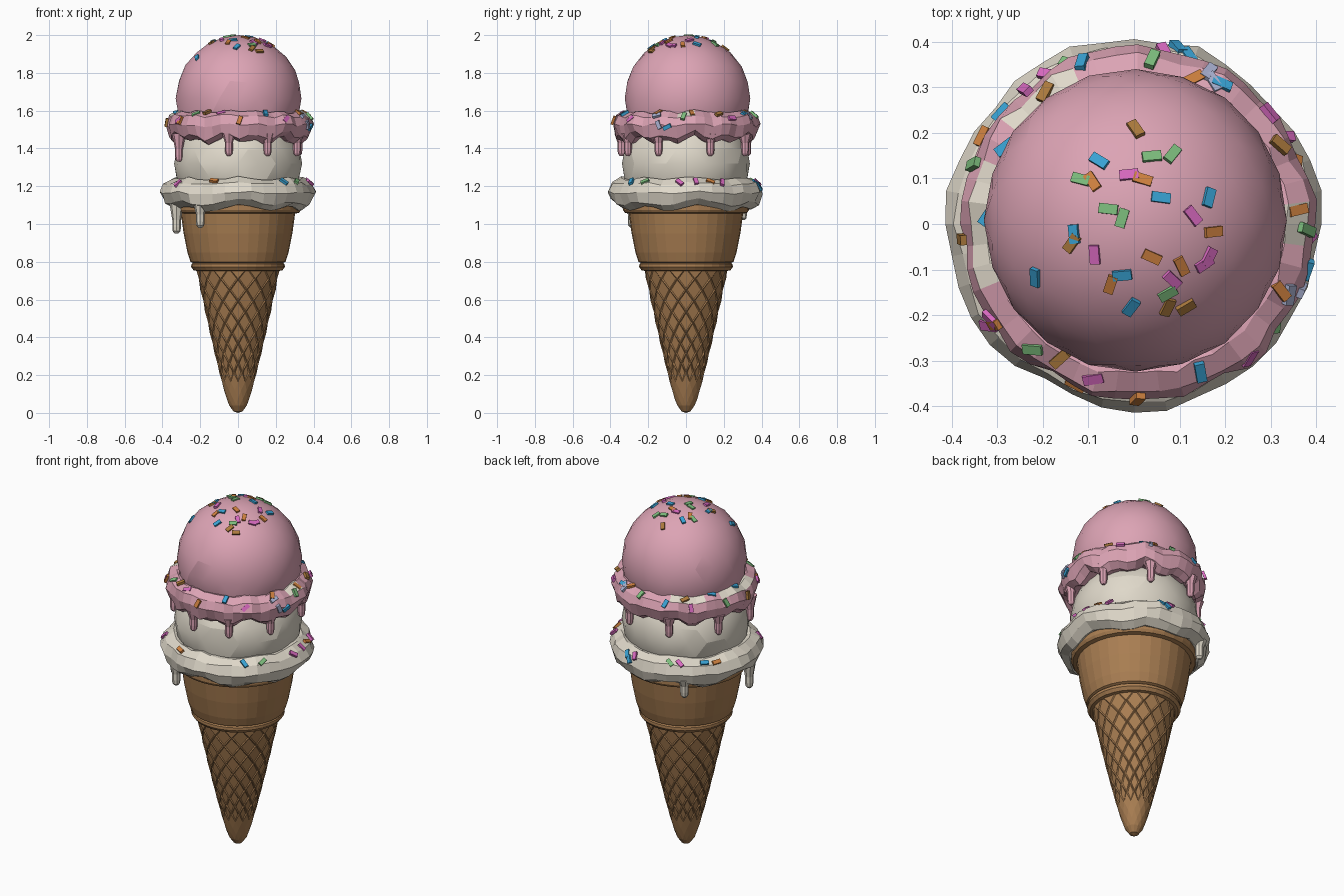
import bpy, bmesh, math, random
from mathutils import Vector, Matrix

if "Cube" in bpy.data.objects:
    bpy.data.objects.remove(bpy.data.objects["Cube"])
random.seed(7)
TAU = 2 * math.pi


def material(name, rgb):
    m = bpy.data.materials.new(name)
    m.diffuse_color = (*rgb, 1)
    m.use_nodes = True
    m.node_tree.nodes["Principled BSDF"].inputs["Base Color"].default_value = m.diffuse_color
    return m


waffle = material("waffle_brown", (0.40, 0.21, 0.085))
cream = material("vanilla_cream", (0.74, 0.69, 0.59))
pink = material("strawberry_pink", (0.72, 0.37, 0.46))
candy = [material("sprinkle_blue", (0.04, 0.36, 0.65)),
         material("sprinkle_orange", (0.62, 0.22, 0.05)),
         material("sprinkle_magenta", (0.68, 0.14, 0.52)),
         material("sprinkle_green", (0.20, 0.50, 0.20)),
         material("sprinkle_gold", (0.40, 0.19, 0.045)),
         material("sprinkle_lavender", (0.40, 0.44, 0.64))]


def finish(name, bm, *mats):
    bmesh.ops.recalc_face_normals(bm, faces=bm.faces)
    me = bpy.data.meshes.new(name)
    bm.to_mesh(me)
    bm.free()
    for m in mats:
        me.materials.append(m)
    ob = bpy.data.objects.new(name, me)
    bpy.context.collection.objects.link(ob)
    return ob


def lathe(name, profile, mat, n=32, at=(0, 0)):
    """Spin (radius, z) points round a vertical axis and cap both ends."""
    bm = bmesh.new()
    rings = [[bm.verts.new((at[0] + r * math.cos(TAU * i / n),
                            at[1] + r * math.sin(TAU * i / n), z)) for i in range(n)]
             for r, z in profile]
    for a, b in zip(rings, rings[1:]):
        for i in range(n):
            k = (i + 1) % n
            bm.faces.new((a[i], a[k], b[k], b[i]))
    bm.faces.new(rings[0])
    bm.faces.new(rings[-1])
    return finish(name, bm, mat)


# Lower cone: diamond lattice with each cell pressed in
def cone_radius(z):
    return 0.047 + 0.178 * ((z - 0.04) / 0.73) ** 0.85


bm = bmesh.new()
N = 14
levels = [0.04 + 0.73 * (k / 14) ** 1.15 for k in range(15)]
rings = []
for k, z in enumerate(levels):
    r = cone_radius(z)
    rings.append([bm.verts.new((r * math.cos(TAU * (i + 0.5 * (k % 2)) / N),
                                r * math.sin(TAU * (i + 0.5 * (k % 2)) / N), z)) for i in range(N)])
cells = []
last = len(rings) - 1
for k in range(last + 1):
    for i in range(N):
        # diamond centred on level k, between lattice points i and i+1
        j = i if k % 2 == 0 else (i + 1) % N
        loop = [rings[k][i]]
        if k > 0:
            loop.append(rings[k - 1][j])
        loop.append(rings[k][(i + 1) % N])
        if k < last:
            loop.append(rings[k + 1][j])
        f = bm.faces.new(loop)
        if 3 < k < last:
            cells.append(f)
bm.faces.new(rings[-1])
tip = [bm.verts.new((0.024 * math.cos(TAU * i / N), 0.024 * math.sin(TAU * i / N), 0.008)) for i in range(N)]
end = bm.verts.new((0, 0, 0))
for i in range(N):
    k = (i + 1) % N
    bm.faces.new((rings[0][i], rings[0][k], tip[k], tip[i]))
    bm.faces.new((tip[i], tip[k], end))
bmesh.ops.recalc_face_normals(bm, faces=bm.faces)
bmesh.ops.inset_individual(bm, faces=cells, thickness=0.008, depth=-0.004)
finish("waffle_cone", bm, waffle)

# Cone collar, cup and rim
lathe("cone_collar", [(0.20, 0.748), (0.235, 0.755), (0.248, 0.772), (0.247, 0.788), (0.23, 0.80)], waffle)
lathe("cone_cup", [(0.22, 0.785), (0.252, 0.80), (0.268, 0.85), (0.288, 0.95), (0.303, 1.06)], waffle)
lathe("cone_rim", [(0.29, 1.052), (0.325, 1.06), (0.334, 1.075), (0.334, 1.10), (0.30, 1.115)], waffle)


# Scoops
def scoop(name, centre, radius, height, mat):
    bm = bmesh.new()
    bmesh.ops.create_icosphere(bm, subdivisions=3, radius=1)
    for v in bm.verts:
        s = 1 + random.uniform(-0.006, 0.004)
        v.co = Vector((v.co.x * radius * s, v.co.y * radius * s, v.co.z * height)) + Vector(centre)
    ob = finish(name, bm, mat)
    bpy.context.view_layer.objects.active = ob
    ob.select_set(True)
    bpy.ops.object.shade_smooth_by_angle(angle=math.radians(12))
    ob.select_set(False)


scoop("vanilla_scoop", (0, 0, 1.32), 0.34, 0.30, cream)
scoop("strawberry_scoop", (0.004, 0.008, 1.665), 0.333, 0.335, pink)


# Lumpy skirts where the scoops spread out; bare sectors (degrees) show cream on top
def skirt(name, cx, z0, major, rr, rz, lobes, ruffle, drop, mat, n=36, m=9, bare=()):
    bm = bmesh.new()
    grid = []
    for i in range(n):
        a = TAU * i / n
        wave = math.sin(lobes * a) + 0.6 * math.sin((lobes // 2 + 1) * a + 1)
        ring = []
        for j in range(m):
            t = TAU * j / m
            low = math.sin(t) < -0.3
            r = major + rr * math.cos(t) * (1 + 0.09 * wave) + random.uniform(-0.006, 0.006)
            z = z0 + rz * math.sin(t) + random.uniform(-0.006, 0.006)
            z += ruffle * wave * (1 if low else 0.35) - (drop if low else 0)
            ring.append(bm.verts.new((cx + r * math.cos(a), r * math.sin(a), z)))
        grid.append(ring)
    for i in range(n):
        for j in range(m):
            p, q, k = grid[i], grid[(i + 1) % n], (j + 1) % m
            f = bm.faces.new((p[j], q[j], q[k], p[k]))
            if j in (1, 2) and any(lo <= (i + 0.5) * 360 / n <= hi for lo, hi in bare):
                f.material_index = 1
    finish(name, bm, mat, cream)


skirt("vanilla_skirt", 0, 1.165, 0.328, 0.079, 0.077, 7, 0.013, 0.004, cream)
skirt("strawberry_skirt", 0.008, 1.525, 0.318, 0.070, 0.070, 13, 0.016, 0.014, pink, n=48,
      bare=((112, 142), (158, 200), (0, 8), (352, 360)))


# Drips hanging from the skirts
def drip(name, x, y, bottom, top, r, mat):
    lathe(name, [(0.4 * r, bottom), (0.9 * r, bottom + 0.012), (r, bottom + 0.035),
                 (1.0 * r, bottom + 0.07), (1.8 * r, top)], mat, 8, (x, y))


for i, (x, y, z) in enumerate([(-0.325, -0.12, 0.95), (-0.20, -0.285, 0.98), (-0.20, 0.30, 1.02)]):
    drip(f"vanilla_drip_{i + 1}", x, y, z, 1.13, 0.023, cream)
for i, (deg, z) in enumerate([(205, 1.33), (262, 1.36), (297, 1.36), (335, 1.36), (22, 1.36),
                              (65, 1.36), (110, 1.36), (155, 1.36)]):
    a = math.radians(deg)
    drip(f"strawberry_drip_{i + 1}", 0.345 * math.cos(a), 0.345 * math.sin(a), z, 1.48, 0.021, pink)


# Sprinkles: thin chips lying on the surface
def sprinkles(name, spots):
    bm = bmesh.new()
    for colour, p, normal, length in spots:
        turn = normal.to_track_quat('Z', 'Y').to_matrix().to_4x4() @ Matrix.Rotation(random.uniform(0, TAU), 4, 'Z')
        size = Matrix.Diagonal((length, 0.022, 0.014, 1))
        new = bmesh.ops.create_cube(bm, size=1, matrix=Matrix.Translation(p) @ turn @ size)
        for f in {f for v in new["verts"] for f in v.link_faces}:
            f.material_index = colour
    finish(name, bm, *candy)


def dome_spot(colour, x, y):
    d = Vector((x, y, math.sqrt(0.333 ** 2 - x * x - y * y))).normalized()
    return colour, Vector((0.004, 0.008, 1.664)) + d * 0.333, d, 0.042


def skirt_spot(colour, deg, tilt, cx, z0, major, minor, length=0.045):
    a, t = math.radians(deg), math.radians(tilt)
    d = Vector((math.cos(t) * math.cos(a), math.cos(t) * math.sin(a), math.sin(t)))
    return colour, Vector((cx + major * math.cos(a), major * math.sin(a), z0)) + d * minor, d, length


# positions on the dome seen from above, one list per colour
dome = [[(-.08, .13), (.16, .05), (.055, .05), (-.135, -.03), (-.03, -.12), (-.22, -.125), (-.01, -.19)],
        [(-.095, .085), (.015, .09), (.17, -.025), (-.055, -.14), (.10, -.10), (.035, -.08)],
        [(-.015, .10), (.16, -.08), (.15, -.095), (.125, .01), (.08, -.13), (-.09, -.075)],
        [(.035, .14), (.08, .145), (-.06, .025), (-.03, .005), (.07, -.16), (-.12, .09)],
        [(-.14, -.05), (.07, -.19), (.11, -.19), (0, .2)]]
sprinkles("top_sprinkles", [dome_spot(c, x, y) for c, pts in enumerate(dome) for x, y in pts])

# (degrees round the ring, tilt above the horizon) per colour
ring = [[(59, 55), (109, 35), (150, 75), (177, 80), (293, 60), (345, -10)],
        [(69, 70), (335, 65), (5, 60), (215, 20), (270, 20)],
        [(254, 60), (213, 20), (310, 25), (40, 30), (130, 20)],
        [(85, 50), (230, 55), (358, 40), (160, 20)],
        [(125, 60), (240, 70), (29, 55), (185, 10)],
        [(62, 60), (65, 45), (335, 45), (338, 0)]]
sprinkles("strawberry_skirt_sprinkles", [skirt_spot(c, a, t, 0.008, 1.525, 0.318, 0.071)
                                         for c, pts in enumerate(ring) for a, t in pts])
ring = [[(310, 50), (76, 25), (72, 40), (140, 50)],
        [(150, 45), (20, 50), (250, 55)],
        [(355, 45), (8, 50), (30, 45), (80, 45), (120, 50), (215, 40)],
        [(112, 50), (325, 50)]]
sprinkles("vanilla_skirt_sprinkles", [skirt_spot(c, a, t, 0, 1.165, 0.328, 0.079)
                                      for c, pts in enumerate(ring) for a, t in pts])
